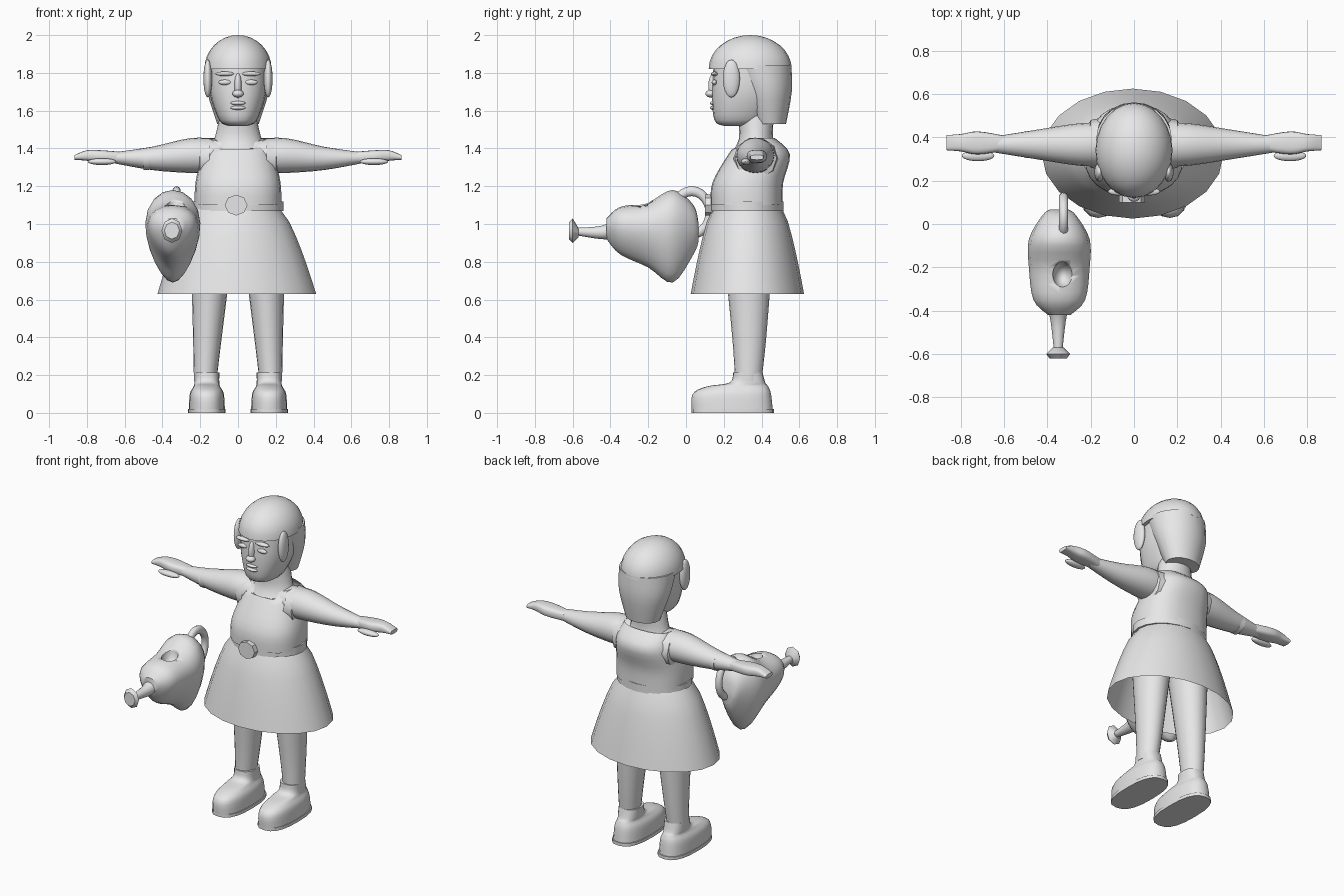
import bpy
import bmesh
import math
from mathutils import Vector

default_cube = bpy.data.objects.get("Cube")
if default_cube:
    bpy.data.objects.remove(default_cube, do_unlink=True)

grey = bpy.data.materials.new("plain grey")
grey.use_nodes = True
grey.diffuse_color = (.8, .8, .8, 1)
shader = grey.node_tree.nodes["Principled BSDF"]
shader.inputs["Base Color"].default_value = grey.diffuse_color

# Axis order for a loft: ring axes first, then the direction of travel
AXES = {"x": (1, 2, 0), "y": (0, 2, 1), "z": (0, 1, 2)}


def finish(obj, mirror=False):
    obj.data.materials.append(grey)
    if mirror:
        modifier = obj.modifiers.new("Mirror", "MIRROR")
        modifier.use_mirror_merge = False
    bpy.ops.object.select_all(action="DESELECT")
    obj.select_set(True)
    bpy.context.view_layer.objects.active = obj
    bpy.ops.object.shade_smooth_by_angle(angle=math.radians(40))
    return obj


def refine(rings, detail):
    """Add smoothly blended rings between the key rings."""
    rings = [Vector(ring) for ring in rings]
    result = []
    for i in range(len(rings) - 1):
        start, end = rings[i], rings[i + 1]
        before = rings[max(i - 1, 0)]
        after = rings[min(i + 2, len(rings) - 1)]
        leave, arrive = (end - before) / 2, (after - start) / 2
        for step in range(detail):
            f = step / detail
            g = 1 - f
            result.append(start * (g * g * (g + 3 * f)) + end * (f * f * (f + 3 * g))
                          + leave * (f * g * g) - arrive * (f * f * g))
    return result + rings[-1:]


def loft(name, rings, along="z", centre=0, lean=0, sides=20, power=2, egg=0,
         detail=4, caps=True, mirror=False, shift=None):
    """Skin key rings of (position, half width, low edge, high edge)."""
    across, upward, travel = AXES[along]
    bm = bmesh.new()
    loops = []
    for position, half, low, high in refine(rings, detail):
        loop = []
        for k in range(sides):
            angle = math.tau * k / sides
            c, s = math.cos(angle), math.sin(angle)
            c = math.copysign(abs(c) ** (2 / power), c)
            s = math.copysign(abs(s) ** (2 / power), s)
            point = Vector()
            point[across] = centre + lean * position + half * c * (1 + egg * s)
            point[upward] = (low + high) / 2 + (high - low) / 2 * s
            point[travel] = position
            if shift:
                shift(point)
            loop.append(bm.verts.new(point))
        loops.append(loop)
    for lower, upper in zip(loops, loops[1:]):
        for k in range(sides):
            j = (k + 1) % sides
            bm.faces.new((lower[k], lower[j], upper[j], upper[k]))
    if caps:
        bm.faces.new(loops[0])
        bm.faces.new(loops[-1])
    bmesh.ops.recalc_face_normals(bm, faces=bm.faces)
    mesh = bpy.data.meshes.new(name)
    bm.to_mesh(mesh)
    bm.free()
    obj = bpy.data.objects.new(name, mesh)
    bpy.context.collection.objects.link(obj)
    return finish(obj, mirror)


def ball(name, place, size, mirror=False, floor=-1):
    """Ellipsoid, cut flat below the given fraction of its height."""
    bpy.ops.mesh.primitive_uv_sphere_add(segments=24, ring_count=16)
    obj = bpy.context.object
    obj.name = name
    for vertex in obj.data.vertices:
        vertex.co.z = max(vertex.co.z, floor)
        vertex.co = Vector(place) + vertex.co * Vector(size)
    return finish(obj, mirror)


# Dress: a flared open skirt and a bodice with a scooped neckline
def skirt_ring(drop):
    flare = drop ** .7
    depth = .18 + .12 * flare
    return (1.09 - .46 * drop, .225 + .195 * flare, .325 - depth, .325 + depth)


def scoop(point):
    if point.z > 1.42 and point.y < .36:
        point.z -= .05 * max(0, 1 - abs(point.x) / .16)


loft("skirt", [skirt_ring(i / 6) for i in range(7)], lean=-.01, detail=1, caps=False)
loft("bodice", [(1.1, .23, .13, .51), (1.22, .225, .14, .515),
                (1.37, .19, .225, .55), (1.455, .16, .29, .47)],
     sides=24, power=2.4, caps=False, shift=scoop)
loft("belt", [(z, .24, .13, .515) for z in (1.07, 1.12)], detail=1)
loft("buckle", [(y, .06, 1.045, 1.155) for y in (.1, .15)], "y", -.01, sides=8, detail=1)
loft("armhole_trim", [(.15, .12, 1.23, 1.46), (.2, .11, 1.24, 1.455),
                      (.21, .09, 1.27, 1.44)],
     "x", .37, sides=10, detail=1, caps=False, mirror=True)

# Neck and shoulders
loft("neck", [(1.35, .17, .22, .5), (1.45, .125, .28, .46), (1.6, .09, .27, .47)])

# Arms, hands, thumbs and one bracelet
loft("arm", [(.1, .1, 1.27, 1.45), (.25, .098, 1.27, 1.455),
             (.45, .068, 1.285, 1.41), (.65, .036, 1.32, 1.38)], "x", .367, mirror=True)
loft("hand", [(.6, .035, 1.32, 1.38), (.72, .053, 1.325, 1.39),
              (.8, .04, 1.335, 1.39), (.865, .035, 1.34, 1.365)],
     "x", .367, lean=.01, power=3, mirror=True)
ball("thumb", (.72, .315, 1.33), (.075, .025, .018), mirror=True)
loft("bracelet", [(x, .063, 1.285, 1.4) for x in (-.5, -.47)], "x", .367, detail=1)

# Legs, shoes and soles
loft("leg", [(.17, .06, .26, .4), (.4, .076, .245, .425), (.85, .11, .2, .46)],
     centre=.182, lean=-.05, mirror=True)
loft("shoe", [(.01, .096, .03, .46), (.1, .09, .035, .45), (.14, .07, .11, .435),
              (.16, .066, .23, .42), (.215, .066, .25, .405)],
     centre=.165, power=2.5, mirror=True)
loft("sole", [(z, .1, .03, .465) for z in (0, .02)],
     centre=.165, power=2.6, detail=1, mirror=True)

# Head and face features
loft("head", [(1.52, .05, .2, .36), (1.55, .1, .15, .42),
              (1.7, .15, .137, .5), (1.88, .15, .15, .5)], power=2.3)
ball("nose_bridge", (0, .15, 1.73), (.02, .032, .07))
ball("nose_tip", (0, .13, 1.69), (.03, .027, .02))
for part, z in (("upper_lip", 1.64), ("lower_lip", 1.615)):
    ball(part, (0, .145, z), (.04, .018, .011))
ball("chin", (0, .18, 1.56), (.05, .03, .03))
ball("eye", (.07, .15, 1.75), (.034, .014, .014), mirror=True)
ball("brow", (.07, .15, 1.795), (.05, .018, .012), mirror=True)

# Bobbed hair: crown, back and a lock beside each ear
ball("hair_crown", (0, .34, 1.82), (.178, .22, .18), floor=0)
loft("hair_back", [(1.53, .11, .36, .53), (1.7, .163, .29, .56), (1.84, .175, .22, .558)])
ball("side_lock", (.16, .24, 1.77), (.023, .045, .1), mirror=True)

# Watering can: heart-shaped body with a filling hole
can_body = loft("can_body", [(-.42, .05, .92, 1.03), (-.35, .115, .84, 1.09),
                             (-.2, .135, .77, 1.115), (-.07, .135, .69, 1.18),
                             (.04, .075, .84, 1.1), (.067, .04, .91, 1)],
                "y", -.345, egg=.3)
hole_cutter = ball("hole_cutter", (-.33, -.235, 1.13), (.048, .06, .09))
hole_cutter.hide_render = True
hole_cutter.hide_set(True)
hole = can_body.modifiers.new("Hole", "BOOLEAN")
hole.operation = "DIFFERENCE"
hole.object = hole_cutter
loft("can_spout", [(-.36, .055, .92, 1.03), (-.45, .035, .92, .99), (-.58, .02, .94, .98)],
     "y", -.35)
loft("can_sprinkler", [(-.57, .025, .93, .98), (-.6, .055, .9, 1.03), (-.62, .04, .92, 1.01)],
     "y", -.35, sides=8, detail=1)

# Can handle: an upright ring half sunk into the body
bpy.ops.mesh.primitive_torus_add(location=(-.325, .03, 1.06), rotation=(0, math.pi / 2, 0),
                                 major_segments=24, minor_segments=10,
                                 major_radius=.095, minor_radius=.022)
can_handle = bpy.context.object
can_handle.name = "can_handle"
can_handle.scale.x = 1.2
finish(can_handle)
